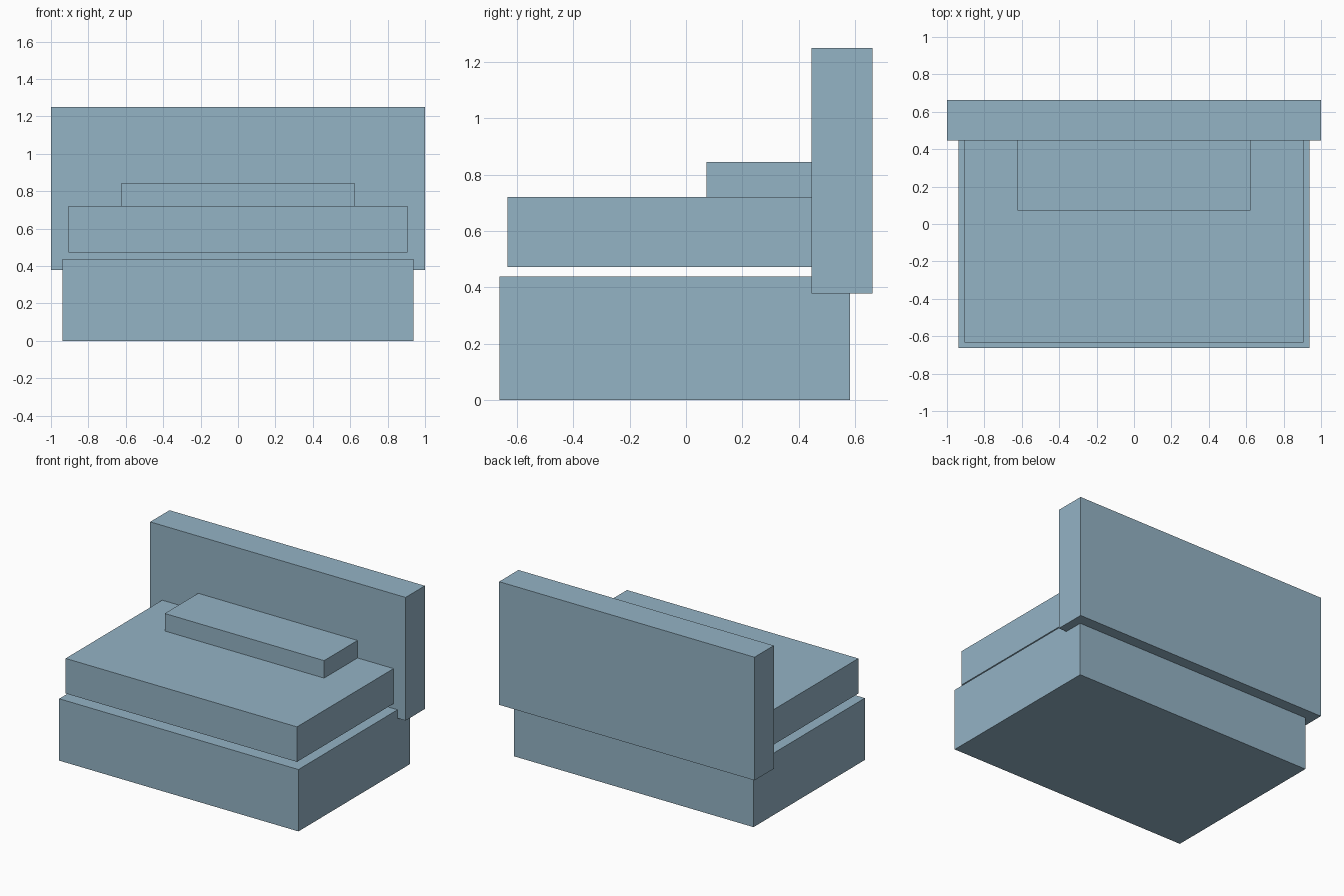
import bpy

if "Cube" in bpy.data.objects:
    bpy.data.objects.remove(bpy.data.objects["Cube"])

# One flat blue-grey colour for the whole sofa
blue = bpy.data.materials.new("soft blue grey")
blue.diffuse_color = (0.296, 0.451, 0.558, 1.0)
blue.use_nodes = True
blue.node_tree.nodes["Principled BSDF"].inputs["Base Color"].default_value = blue.diffuse_color


def box(name, half_width, y0, y1, z0, z1):
    """Axis-aligned block, symmetric in x."""
    bpy.ops.mesh.primitive_cube_add(size=1, location=(0, (y0 + y1) / 2, (z0 + z1) / 2))
    ob = bpy.context.object
    ob.name = name
    ob.scale = (2 * half_width, y1 - y0, z1 - z0)
    bpy.ops.object.transform_apply(location=False, rotation=False, scale=True)
    ob.data.materials.append(blue)
    return ob


# Base block on the floor
box("base", 0.937, -0.662, 0.583, 0.0, 0.438)
# Seat cushion, hovering just above the base and held by the backrest
box("seat_cushion", 0.906, -0.634, 0.446, 0.473, 0.721)
# Small cushion lying on the seat against the backrest
box("back_cushion", 0.624, 0.072, 0.446, 0.721, 0.845)
# Tall backrest, overlapping the rear of the base
box("backrest", 1.0, 0.446, 0.662, 0.378, 1.25)
